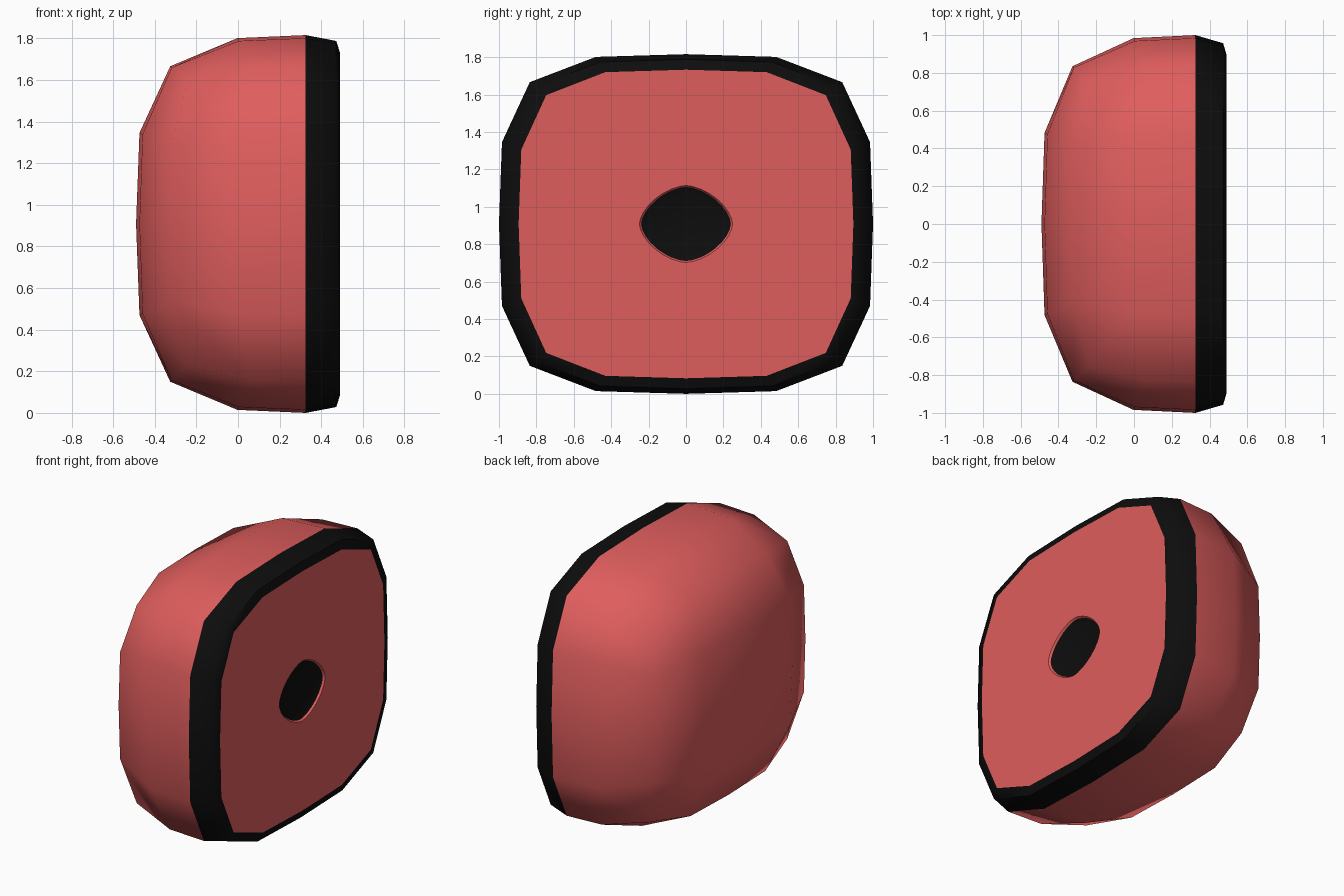
import bpy, bmesh, math

if "Cube" in bpy.data.objects:
    bpy.data.objects.remove(bpy.data.objects["Cube"])

CZ, HY, HZ, CUT = 0.908, 1.0, 0.908, 0.325   # centre height, half width, half height, rim start
P = 3.85                                      # roundness of the boxy dome


def material(name, rgb):
    m = bpy.data.materials.new(name)
    m.diffuse_color = (*rgb, 1)
    m.use_nodes = True
    m.node_tree.nodes["Principled BSDF"].inputs["Base Color"].default_value = m.diffuse_color
    return m


red = material("soft red", (0.74, 0.11, 0.11))
black = material("black", (0.004, 0.004, 0.004))


def make_object(name, bm, mat, angle):
    bmesh.ops.recalc_face_normals(bm, faces=bm.faces)
    me = bpy.data.meshes.new(name)
    bm.to_mesh(me)
    bm.free()
    me.materials.append(mat)
    ob = bpy.data.objects.new(name, me)
    bpy.context.collection.objects.link(ob)
    bpy.ops.object.select_all(action='DESELECT')
    ob.select_set(True)
    bpy.context.view_layer.objects.active = ob
    bpy.ops.object.shade_smooth_by_angle(angle=math.radians(angle))
    return ob


def norm_point(v):
    n = sum(abs(c) ** P for c in v) ** (1 / P)
    return [c / n for c in v]


def loft(rings, cap=False):
    bm = bmesh.new()
    loops = [[bm.verts.new(p) for p in r] for r in rings]
    for a, b in zip(loops, loops[1:]):
        for i in range(len(a)):
            j = (i + 1) % len(a)
            bm.faces.new((a[i], a[j], b[j], b[i]))
    if cap:
        bm.faces.new(loops[-1])
    return bm


# 16-sided rounded-square outline, with midpoints so it matches the 32-point socket
base = []
for i in range(16):
    side, k = divmod(i, 4)
    y, z = 1, (-1, -0.49, 0, 0.49)[k]
    for _ in range(side):
        y, z = -z, y
    base.append(norm_point((y, z)))


def outline(x, hy, hz):
    return [(x, y * hy, CZ + z * hz) for y, z in base]


# dome: gridded cube rounded into a boxy half shell
bm = bmesh.new()
bmesh.ops.create_cube(bm, size=2)
bmesh.ops.subdivide_edges(bm, edges=bm.edges[:], cuts=3, use_grid_fill=True)
bmesh.ops.delete(bm, geom=[v for v in bm.verts if v.co.x > 0.1], context='VERTS')
for v in bm.verts:
    x, y, z = norm_point([c * 0.98 if abs(c) < 0.9 else c for c in v.co])
    v.co = (CUT - 0.815 * abs(x) ** 1.25, y * HY, CZ + z * HZ)
# orient outward: the open shell gets its normals from the helper
make_object("dome_shell", bm, red, 60)

# black rim with chamfered front edge
make_object("rim_band", loft([outline(CUT, HY, HZ), outline(0.472, 0.957, 0.88),
                              outline(0.49, 0.895, 0.825)]), black, 60)


# flat front face with a lens-shaped socket
def lens(x, grow):
    pts = []
    for i in range(32):
        t = 2 * math.pi * i / 32 - math.pi / 4
        c, s = math.cos(t), math.sin(t)
        e = 2 / 1.65
        pts.append((x, math.copysign(abs(c) ** e, c) * 0.24 * grow,
                    CZ + math.copysign(abs(s) ** e, s) * 0.198 * grow))
    return pts


edge = outline(0.49, 0.895, 0.825)
outer = []
for i, p in enumerate(edge):
    q = edge[(i + 1) % 16]
    outer += [p, tuple((a + b) / 2 for a, b in zip(p, q))]
make_object("front_face", loft([outer, lens(0.49, 1.04), lens(0.478, 1.0)]), red, 30)

# black socket floor
make_object("socket", loft([lens(0.478, 1.0), lens(0.465, 0.85)], cap=True), black, 60)
